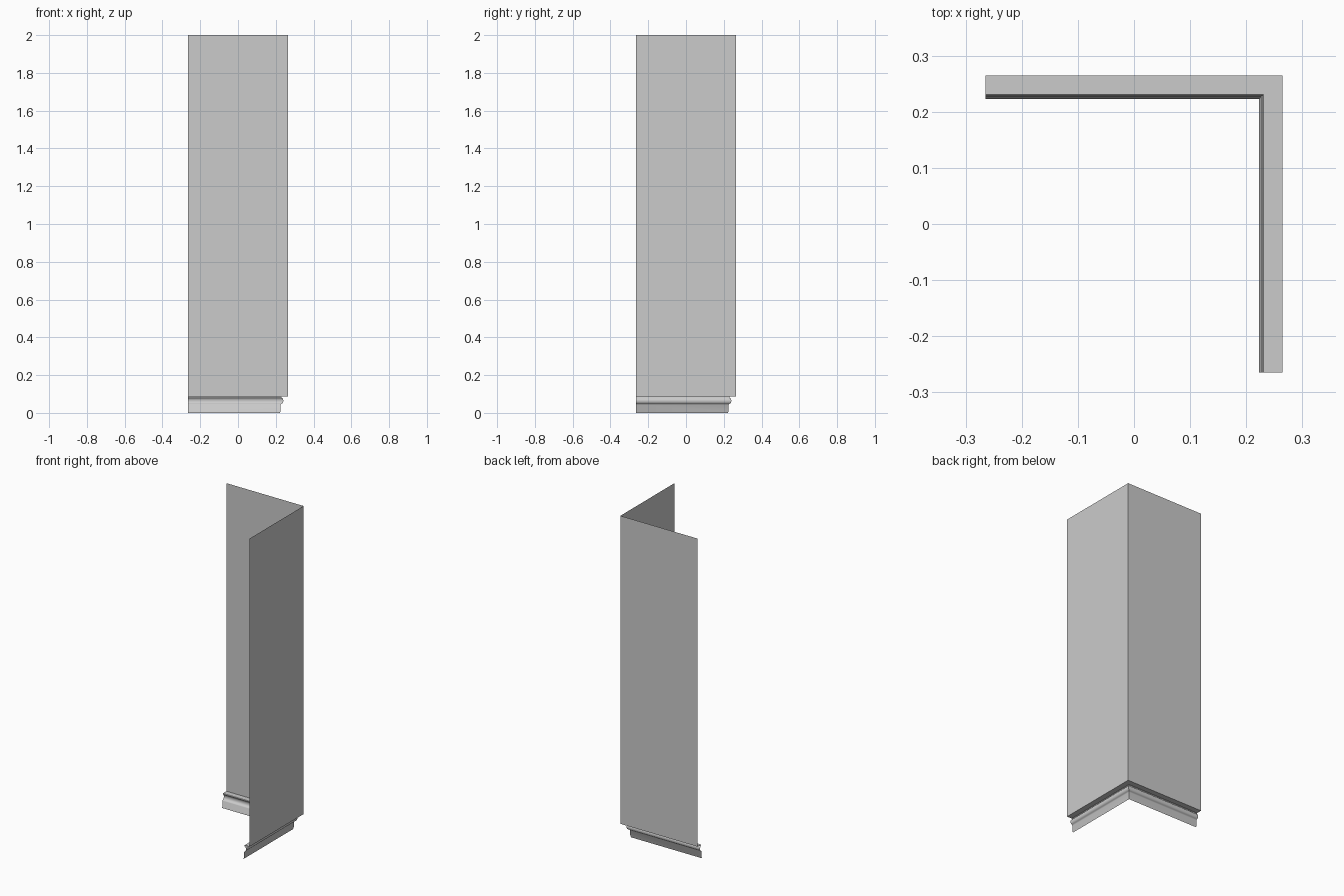
import bpy, bmesh, math

if "Cube" in bpy.data.objects:
    bpy.data.objects.remove(bpy.data.objects["Cube"])

H = 0.265        # half width of the corner
BASE = 0.088     # height of the skirting board
TOP = 2.0


def sweep_corner(name, profile):
    """Sweep (inset, height) points along the L-shaped corner with a mitre."""
    bm = bmesh.new()
    rows = []
    for d, z in profile:
        path = [(-H, H - d), (H - d, H - d), (H - d, -H)]
        rows.append([bm.verts.new((x, y, z)) for x, y in path])
    for low, high in zip(rows, rows[1:]):
        for i in range(2):
            bm.faces.new((low[i], low[i + 1], high[i + 1], high[i]))
    mesh = bpy.data.meshes.new(name)
    bm.to_mesh(mesh)
    bm.free()
    ob = bpy.data.objects.new(name, mesh)
    bpy.context.collection.objects.link(ob)
    return ob


# Two plain wall sheets meeting at the corner
sweep_corner("wall_corner", [(0, BASE), (0, TOP)])

# Skirting board: foot lip, flat face, hollow cove, top bead and ledge
profile = [(0.042, 0.0), (0.042, 0.003), (0.040, 0.006), (0.039, 0.043), (0.037, 0.046)]
for k in range(9):
    a = math.radians(-80 + 160 * k / 8)
    profile.append((0.036 - 0.011 * math.cos(a), 0.0645 + 0.016 * math.sin(a)))
profile += [(0.036, 0.083), (0.036, 0.086), (0.034, BASE), (0.0, BASE)]
board = sweep_corner("skirting_board", profile)

bpy.ops.object.select_all(action='DESELECT')
board.select_set(True)
bpy.context.view_layer.objects.active = board
bpy.ops.object.shade_smooth_by_angle(angle=math.radians(35))
